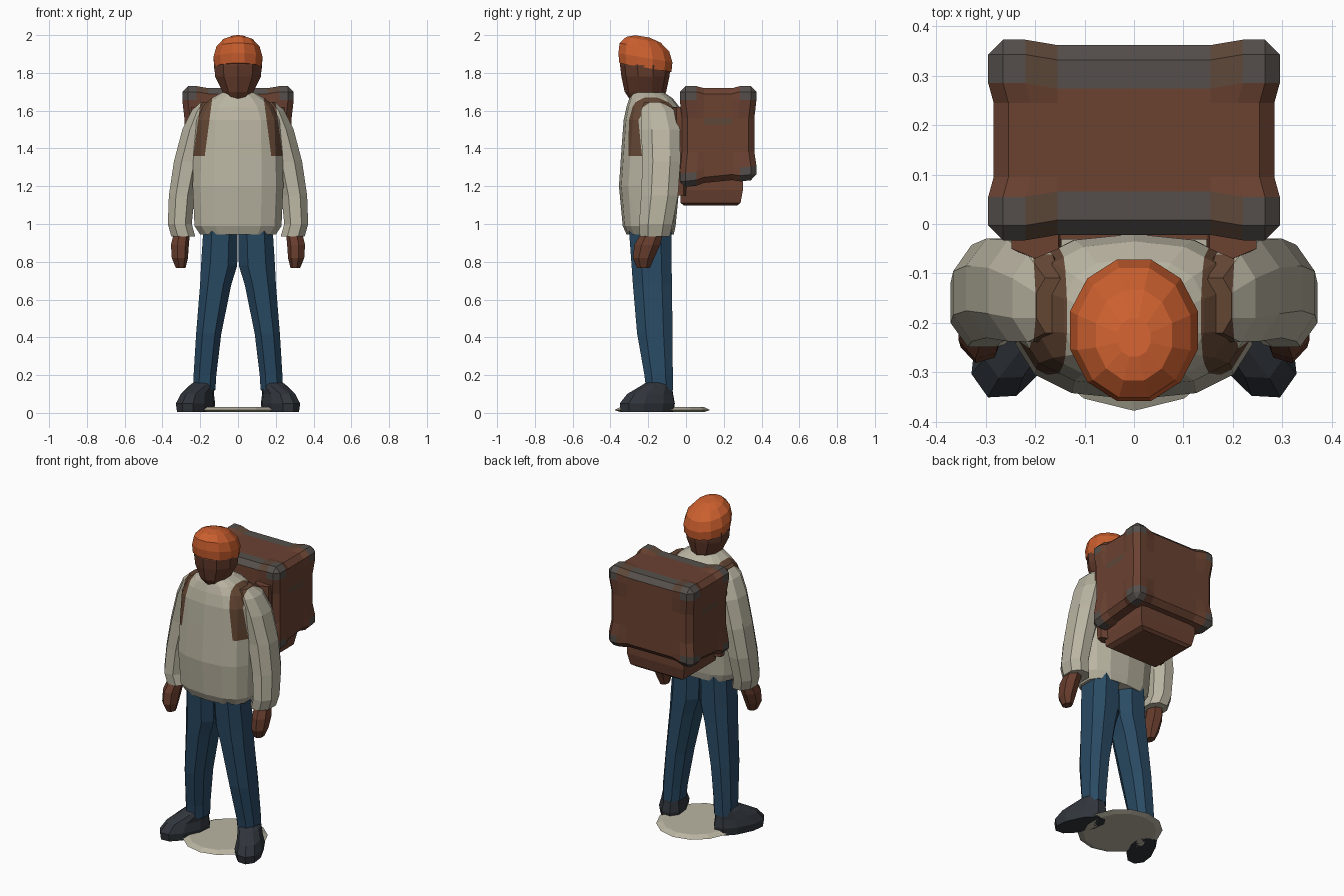
import bpy, bmesh, math
from mathutils import Vector


def material(name, rgb):
    m = bpy.data.materials.new(name)
    m.diffuse_color = (*rgb, 1)
    return m


ORANGE = material("orange cap", (0.60, 0.115, 0.028))
SKIN = material("brown skin", (0.135, 0.046, 0.026))
KNIT = material("cream knit", (0.49, 0.46, 0.36))
DENIM = material("blue denim", (0.022, 0.068, 0.125))
SHOE = material("dark shoe", (0.030, 0.036, 0.045))
LEATHER = material("brown leather", (0.145, 0.054, 0.031))
STRAP = material("strap brown", (0.125, 0.062, 0.034))
GREY = material("grey trim", (0.090, 0.078, 0.070))
PATCH = material("worn trim", (0.11, 0.063, 0.040))


def finish(name, bm, mats):
    bmesh.ops.recalc_face_normals(bm, faces=bm.faces)
    me = bpy.data.meshes.new(name)
    bm.to_mesh(me)
    bm.free()
    for m in mats:
        me.materials.append(m)
    ob = bpy.data.objects.new(name, me)
    bpy.context.collection.objects.link(ob)
    return ob


def cut(bm, co, no):
    geom = bm.verts[:] + bm.edges[:] + bm.faces[:]
    bmesh.ops.bisect_plane(bm, geom=geom, plane_co=co, plane_no=no, dist=1e-5)


def loft(rings, n=10, power=1.0, side=1, shear=0.0, phase=0.5):
    """Stack of rings (x, y, z, rx, ry, optional turn); power < 1 is boxier."""
    bm = bmesh.new()
    loops = []
    for x, y, z, rx, ry, *turn in rings:
        t = turn[0] if turn else 0
        loop = []
        for i in range(n):
            a = 2 * math.pi * (i + phase) / n
            c, s = math.cos(a), math.sin(a)
            u = rx * math.copysign(abs(c) ** power, c)
            v = ry * math.copysign(abs(s) ** power, s)
            px = x + u * math.cos(t) - v * math.sin(t)
            py = y + u * math.sin(t) + v * math.cos(t)
            loop.append(bm.verts.new((side * px, py, z + shear * (py - y))))
        loops.append(loop)
    for a, b in zip(loops, loops[1:]):
        for i in range(n):
            j = (i + 1) % n
            bm.faces.new((a[i], a[j], b[j], b[i]))
    bm.faces.new(loops[0])
    bm.faces.new(loops[-1])
    return bm


def paint_straps(bm):
    """Cut slanted shoulder straps into the sweater and colour them."""
    for s in (1, -1):
        for c in (0.137, 0.197):
            cut(bm, (s * c, 0, 1.66), (s, 0, 0.13))
    cut(bm, (0, 0, 1.36), (0, 0, 1))
    cut(bm, (0, -0.17, 0), (0, 1, 0))
    for f in bm.faces:
        p = f.calc_center_median()
        band = abs(p.x) + 0.13 * (p.z - 1.66)
        low = 1.36 if p.y < -0.17 else 1.57
        f.material_index = int(0.137 < band < 0.197 and p.z > low)


# torso
torso = loft([(0, -0.19, 0.945, 0.205, 0.125), (0, -0.195, 0.99, 0.235, 0.14),
              (0, -0.195, 1.2, 0.245, 0.16), (0, -0.18, 1.42, 0.24, 0.16),
              (0, -0.175, 1.55, 0.235, 0.155), (0, -0.175, 1.62, 0.20, 0.14),
              (0, -0.185, 1.665, 0.145, 0.115), (0, -0.20, 1.695, 0.09, 0.085)], 14, 0.8)
paint_straps(torso)
finish("sweater_body", torso, [KNIT, STRAP])

# head and cap
finish("head", loft([(0, -0.21, 1.655, 0.06, 0.085), (0, -0.215, 1.70, 0.085, 0.11),
                     (0, -0.215, 1.78, 0.127, 0.127), (0, -0.215, 1.84, 0.133, 0.134),
                     (0, -0.215, 1.89, 0.118, 0.13)], 10), [SKIN])
finish("cap", loft([(0, -0.215, 1.828, 0.130, 0.143), (0, -0.215, 1.88, 0.134, 0.148),
                    (0, -0.22, 1.935, 0.118, 0.136), (0, -0.225, 1.975, 0.08, 0.095),
                    (0, -0.23, 1.993, 0.035, 0.04)], 12, shear=-0.17), [ORANGE])

for side, tag in ((1, "right"), (-1, "left")):
    # arm, with the strap edge running over the shoulder
    arm = loft([(0.29, -0.165, 0.935, 0.068, 0.085), (0.308, -0.16, 1.0, 0.068, 0.095),
                (0.298, -0.14, 1.15, 0.073, 0.105), (0.265, -0.13, 1.33, 0.08, 0.108),
                (0.222, -0.135, 1.5, 0.078, 0.11), (0.19, -0.15, 1.6, 0.06, 0.095),
                (0.165, -0.165, 1.645, 0.035, 0.06)], 8, 0.9, side)
    paint_straps(arm)
    finish(tag + "_sleeve", arm, [KNIT, STRAP])
    # hand
    finish(tag + "_hand", loft([(0.305, -0.225, 0.768, 0.027, 0.035), (0.31, -0.225, 0.82, 0.045, 0.058),
                                (0.31, -0.205, 0.89, 0.05, 0.07), (0.30, -0.18, 0.95, 0.045, 0.06)],
                               7, 1, side), [SKIN])
    # trouser leg
    finish(tag + "_trouser_leg", loft([(0.178, -0.14, 0.12, 0.062, 0.075), (0.175, -0.145, 0.2, 0.064, 0.08),
                                       (0.155, -0.165, 0.42, 0.071, 0.1), (0.118, -0.178, 0.68, 0.088, 0.11),
                                       (0.1, -0.182, 0.78, 0.102, 0.113), (0.092, -0.19, 0.98, 0.097, 0.12)],
                                      8, 0.8, side), [DENIM])
    # shoe, turned outward
    finish(tag + "_shoe", loft([(0.225, -0.205, 0.004, 0.075, 0.155, 0.45), (0.225, -0.205, 0.05, 0.082, 0.162, 0.45),
                                (0.215, -0.19, 0.1, 0.07, 0.135, 0.45), (0.19, -0.155, 0.145, 0.064, 0.085, 0.3),
                                (0.18, -0.145, 0.165, 0.05, 0.06, 0.2)], 10, 0.9, side), [SHOE])

# pack: chamfered box, pulled in between its corners, with grey trim
MID = Vector((0, 0.17, 1.472))
HALF = Vector((0.295, 0.203, 0.258))
pack = bmesh.new()
bmesh.ops.create_cube(pack, size=2)
for v in pack.verts:
    v.co = Vector(a * b for a, b in zip(v.co, HALF))
bmesh.ops.bevel(pack, geom=pack.edges[:], offset=0.03, segments=1, affect='EDGES', profile=0.5)
for s in (1, -1):
    for x in (0.155, 0.22):
        cut(pack, (s * x, 0, 0), (1, 0, 0))
    for y in (0.075, 0.115):
        cut(pack, (0, s * y, 0), (0, 1, 0))
    for z in (0.055, 0.09, 0.185):
        cut(pack, (0, 0, s * z), (0, 0, 1))
for f in pack.faces:
    p = f.calc_center_median()
    x, y = abs(p.x), abs(p.y)
    corner = x > 0.22 and y > 0.115 and abs(p.z) > 0.185
    top_strip = p.z > 0.22 and x < 0.155 and y > 0.115 and y < 0.19
    worn = p.z > 0.22 and y > 0.115 and 0.155 < x < 0.22
    side_tab = x > 0.28 and y < 0.075 and 0.055 < p.z < 0.09
    f.material_index = 1 if corner or top_strip else 2 if worn or side_tab else 0
for v in pack.verts:
    inner = [abs(v.co.x) < 0.21, abs(v.co.y) < 0.11, abs(v.co.z) < 0.18]
    if any(inner):
        for i in range(3):
            if not inner[i]:
                v.co[i] -= math.copysign(0.011, v.co[i])
    if v.co.z < -0.18:
        v.co.z += 0.1 * v.co.y
    v.co += MID
finish("backpack", pack, [LEATHER, GREY, PATCH])

# lower pouch under the pack
finish("lower_pouch", loft([(0, 0.13, 1.098, 0.225, 0.20), (0, 0.13, 1.112, 0.26, 0.225),
                            (0, 0.135, 1.18, 0.28, 0.235), (0, 0.135, 1.25, 0.28, 0.235)],
                           4), [LEATHER])

# short strap roots joining the pack to the back
for side, tag in ((1, "right"), (-1, "left")):
    finish(tag + "_strap_root", loft([(0.19, -0.03, 1.15, 0.05, 0.03), (0.2, -0.025, 1.4, 0.055, 0.05),
                                      (0.2, -0.03, 1.62, 0.055, 0.04)], 6, 1, side), [LEATHER])

# thin ground disc
finish("base_disc", loft([(0, -0.125, 0.004, 0.20, 0.22), (0, -0.125, 0.015, 0.235, 0.253),
                          (0, -0.125, 0.032, 0.20, 0.22)], 14), [KNIT])
